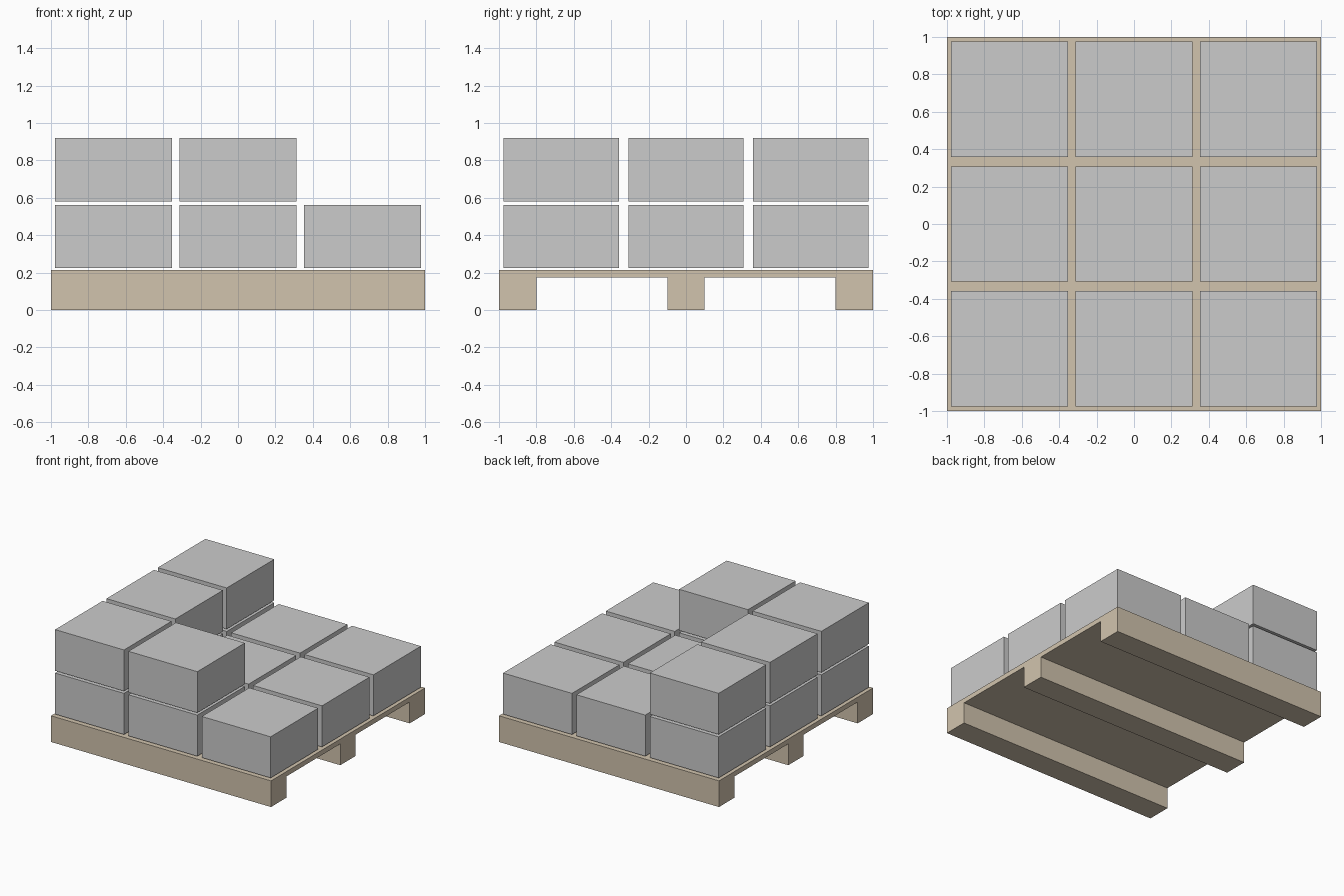
import bpy, bmesh

if "Cube" in bpy.data.objects:
    bpy.data.objects.remove(bpy.data.objects["Cube"])

PITCH = 2 / 3
BOX = (0.626, 0.617, 0.338)
LAYER_Z = (0.393, 0.75)


def add_object(name, bm):
    bmesh.ops.recalc_face_normals(bm, faces=bm.faces[:])
    mesh = bpy.data.meshes.new(name)
    bm.to_mesh(mesh)
    bm.free()
    obj = bpy.data.objects.new(name, mesh)
    bpy.context.collection.objects.link(obj)
    return obj


def add_box(name, location):
    bm = bmesh.new()
    bmesh.ops.create_cube(bm, size=1)
    bmesh.ops.scale(bm, vec=BOX, verts=bm.verts[:])
    add_object(name, bm).location = location


# Pallet: deck and three runners as one profile extruded along x
profile = [(-1, 0), (-0.8, 0), (-0.8, 0.175), (-0.1, 0.175), (-0.1, 0), (0.1, 0),
           (0.1, 0.175), (0.8, 0.175), (0.8, 0), (1, 0), (1, 0.215), (-1, 0.215)]
bm = bmesh.new()
face = bm.faces.new([bm.verts.new((-1, y, z)) for y, z in profile])
ext = bmesh.ops.extrude_face_region(bm, geom=[face], use_keep_orig=True)
bmesh.ops.translate(bm, vec=(2, 0, 0),
                    verts=[v for v in ext["geom"] if isinstance(v, bmesh.types.BMVert)])
pallet = add_object("pallet", bm)
wood = bpy.data.materials.new("wood")
wood.diffuse_color = (0.64, 0.55, 0.42, 1)
wood.use_nodes = True
wood.node_tree.nodes["Principled BSDF"].inputs["Base Color"].default_value = wood.diffuse_color
pallet.data.materials.append(wood)

# Boxes: full lower layer, partial upper layer (left column plus front middle)
lower = [(i, j) for i in (-1, 0, 1) for j in (-1, 0, 1)]
upper = [(-1, -1), (-1, 0), (-1, 1), (0, -1)]
for layer, cells, z in (("lower", lower, LAYER_Z[0]), ("upper", upper, LAYER_Z[1])):
    for n, (i, j) in enumerate(cells, 1):
        add_box(f"{layer}_box_{n}", (i * PITCH, j * PITCH, z))
